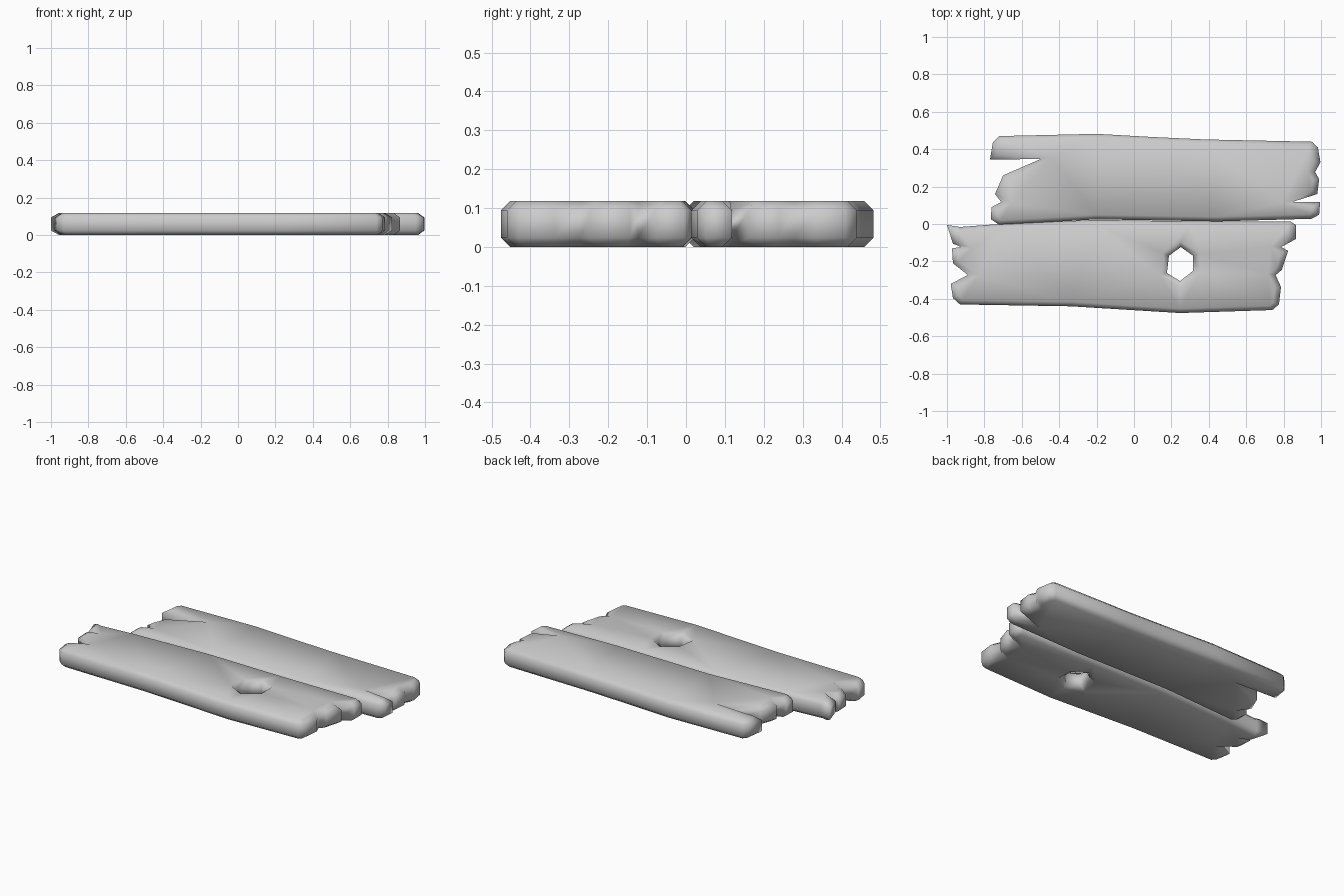
import bpy, bmesh
from mathutils import Vector

if "Cube" in bpy.data.objects:
    bpy.data.objects.remove(bpy.data.objects["Cube"])

H, CH = 0.118, 0.024   # plank thickness, chamfer height


def inset(points, dist):
    """Clamped mitre inset; the solid lies left of the path (counter-clockwise)."""
    out, n = [], len(points)
    for i, p in enumerate(points):
        p = Vector(p)
        a = (p - Vector(points[i - 1])).normalized()
        b = (Vector(points[(i + 1) % n]) - p).normalized()
        na, nb = Vector((-a.y, a.x)), Vector((-b.y, b.x))
        m = na + nb
        m = m.normalized() if m.length > 0.01 else na
        m *= dist / max(m.dot(na), 0.6)
        out.append((p.x + m.x * 1.4, p.y + m.y))   # worn ends slope a little further
    return out


def plank(name, loops):
    bm = bmesh.new()
    caps = {0: [], 3: []}
    for pts in loops:
        small = inset(pts, 0.024)
        rings = []
        for ring, z in ((small, 0), (pts, CH), (pts, H - CH), (small, H)):
            rings.append([bm.verts.new((x, y, z)) for x, y in ring])
        n = len(pts)
        for r in range(3):
            for i in range(n):
                j = (i + 1) % n
                bm.faces.new((rings[r][i], rings[r][j], rings[r + 1][j], rings[r + 1][i]))
        for r in caps:
            caps[r] += [bm.edges.get((rings[r][i], rings[r][(i + 1) % n])) for i in range(n)]
    for edges in caps.values():
        bmesh.ops.triangle_fill(bm, edges=edges, use_beauty=True)
    bmesh.ops.recalc_face_normals(bm, faces=bm.faces)
    for f in bm.faces:
        f.smooth = True
    me = bpy.data.meshes.new(name)
    bm.to_mesh(me)
    bm.free()
    ob = bpy.data.objects.new(name, me)
    bpy.context.collection.objects.link(ob)
    return ob


# Back plank outline with splintered ends
back = [(-0.72, -0.005), (-0.2, 0.025), (0.45, 0.014), (0.95, 0.028), (0.99, 0.05),
        (0.995, 0.117), (0.85, 0.119), (0.98, 0.16), (0.99, 0.24), (0.968, 0.278),
        (0.997, 0.33), (0.983, 0.41), (0.95, 0.44), (0.38, 0.452), (0.1, 0.465),
        (-0.2, 0.482), (-0.72, 0.47), (-0.755, 0.435), (-0.77, 0.345), (-0.5, 0.347),
        (-0.70, 0.26), (-0.743, 0.16), (-0.71, 0.117), (-0.762, 0.09), (-0.765, 0.025)]

# Front plank outline and knot hole (clockwise)
front = [(-0.93, -0.43), (-0.34, -0.44), (0.246, -0.476), (0.74, -0.46), (0.775, -0.43),
         (0.786, -0.337), (0.757, -0.273), (0.79, -0.246), (0.824, -0.144), (0.787, -0.123),
         (0.866, -0.08), (0.866, -0.005), (0.835, 0.014), (0.3, 0.014), (-0.2, 0.022),
         (-0.72, 0.0), (-0.93, -0.016), (-1.0, -0.005), (-0.968, -0.105), (-0.925, -0.123),
         (-0.973, -0.13), (-0.968, -0.21), (-0.888, -0.273), (-0.98, -0.32), (-0.968, -0.396)]
hole = [(0.25, -0.123), (0.316, -0.17), (0.316, -0.25), (0.246, -0.305),
        (0.176, -0.262), (0.187, -0.17)]

plank("back_plank", [back])
plank("front_plank", [front, hole])
